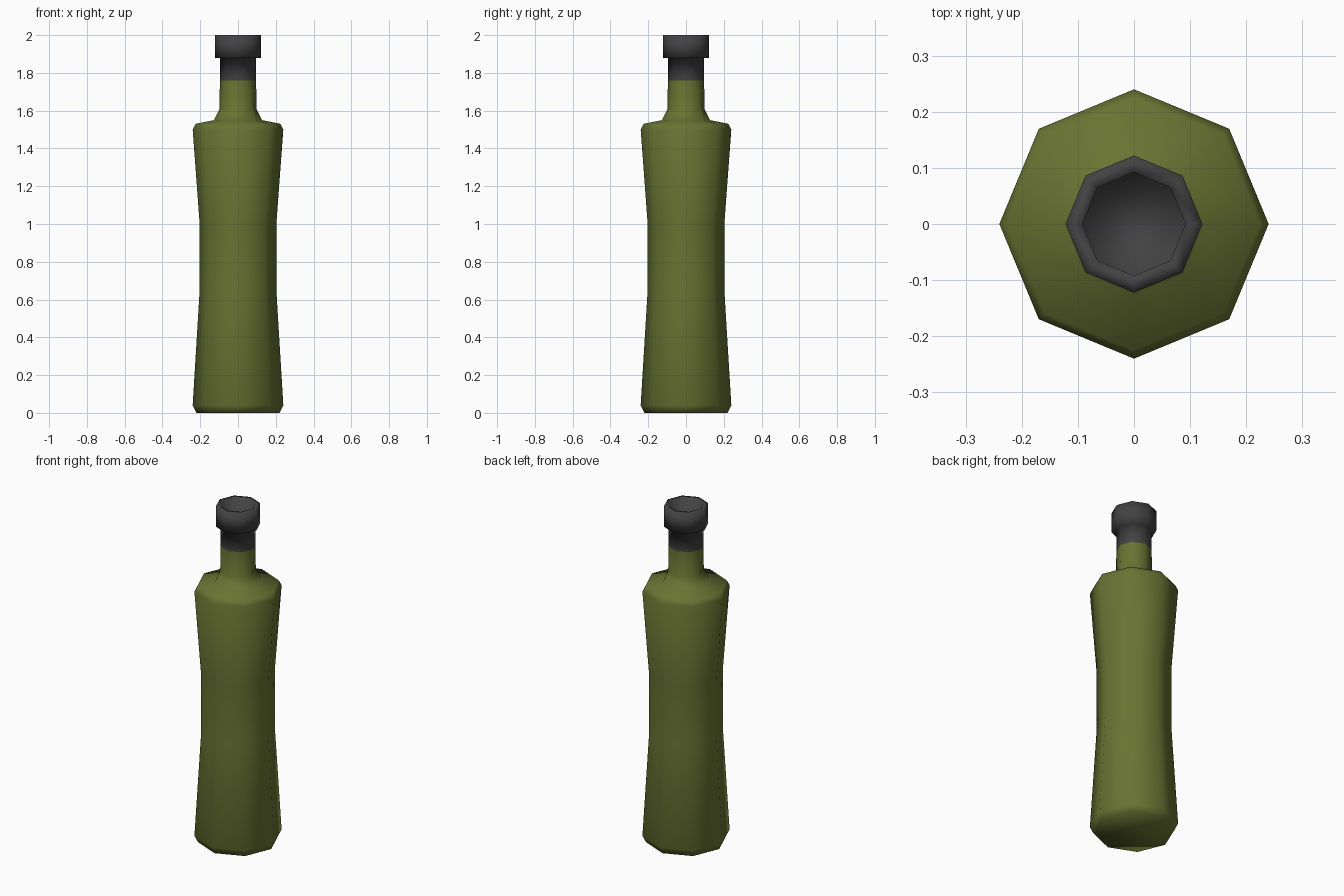
import bpy, bmesh, math

if "Cube" in bpy.data.objects:
    bpy.data.objects.remove(bpy.data.objects["Cube"])

SIDES = 8


def material(name, rgb):
    m = bpy.data.materials.new(name)
    m.diffuse_color = (*rgb, 1)
    m.use_nodes = True
    m.node_tree.nodes["Principled BSDF"].inputs["Base Color"].default_value = m.diffuse_color
    return m


def lathe(name, profile, mat, cap_start=False, cap_end=False):
    """Spin (radius, height) points around z into an eight-sided shell."""
    bm = bmesh.new()
    rings = []
    for r, z in profile:
        rings.append([bm.verts.new((r * math.cos(math.tau * i / SIDES),
                                    r * math.sin(math.tau * i / SIDES), z))
                      for i in range(SIDES)])
    for a, b in zip(rings, rings[1:]):
        for i in range(SIDES):
            j = (i + 1) % SIDES
            bm.faces.new((a[i], a[j], b[j], b[i]))
    if cap_start:
        bm.faces.new(rings[0][::-1])
    if cap_end:
        bm.faces.new(rings[-1])
    for f in bm.faces:
        f.smooth = True
    mesh = bpy.data.meshes.new(name)
    bm.to_mesh(mesh)
    bm.free()
    mesh.materials.append(mat)
    obj = bpy.data.objects.new(name, mesh)
    bpy.context.collection.objects.link(obj)
    return obj


green = material("olive green glass", (0.14, 0.172, 0.032))
grey = material("dark grey", (0.055, 0.055, 0.055))

# Waisted body, shoulder and lower neck
lathe("bottle_body", [(0.22, 0), (0.24, 0.04), (0.203, 0.65), (0.203, 1.0),
                      (0.24, 1.5), (0.225, 1.53), (0.127, 1.55),
                      (0.098, 1.61), (0.096, 1.76)], green, cap_start=True)

# Neck wrap, flared lip and recessed mouth
lathe("neck_and_lip", [(0.096, 1.76), (0.096, 1.88), (0.122, 1.88),
                       (0.122, 2.0), (0.092, 2.0), (0.092, 1.9)],
      grey, cap_end=True)
